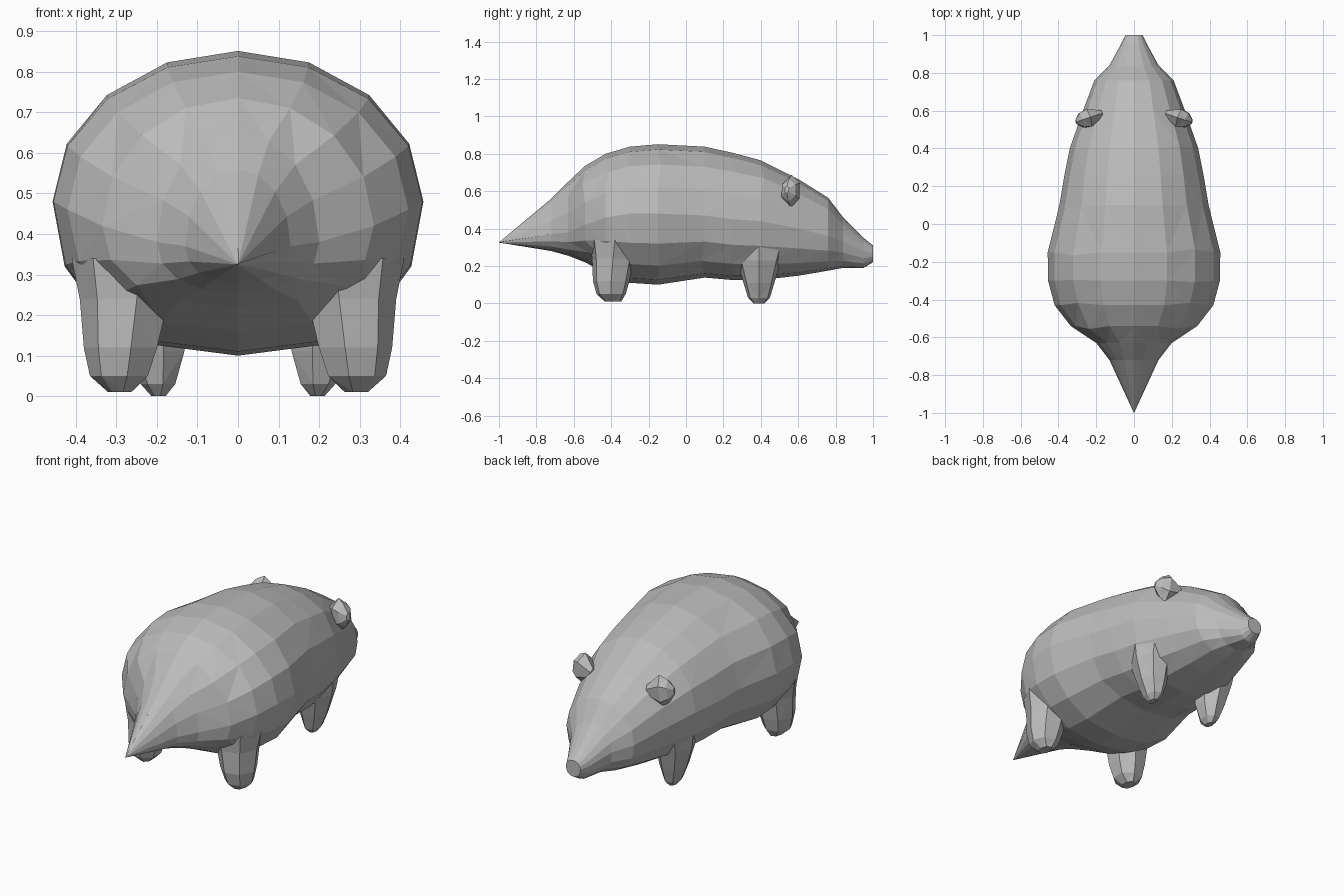
import bpy, bmesh, math, random
from mathutils import Vector

random.seed(4)
old = bpy.data.objects.get("Cube")
if old:
    bpy.data.objects.remove(old, do_unlink=True)

grey = bpy.data.materials.new("plain grey")
grey.use_nodes = True
COLOUR = (0.5, 0.5, 0.5, 1)
grey.diffuse_color = COLOUR
grey.node_tree.nodes["Principled BSDF"].inputs["Base Color"].default_value = COLOUR


def loft(name, rings):
    """Skin a list of point rings, cap both ends, keep flat triangles."""
    bm = bmesh.new()
    loops = [[bm.verts.new(p) for p in ring] for ring in rings]
    n = len(loops[0])
    for a, b in zip(loops, loops[1:]):
        for i in range(n):
            j = (i + 1) % n
            bm.faces.new((a[i], a[j], b[j], b[i]))
    bm.faces.new(loops[0])
    bm.faces.new(loops[-1])
    bmesh.ops.remove_doubles(bm, verts=bm.verts, dist=0.002)
    bmesh.ops.triangulate(bm, faces=bm.faces)
    bmesh.ops.recalc_face_normals(bm, faces=bm.faces)
    mesh = bpy.data.meshes.new(name)
    bm.to_mesh(mesh)
    bm.free()
    mesh.materials.append(grey)
    obj = bpy.data.objects.new(name, mesh)
    bpy.context.collection.objects.link(obj)
    return obj


def signed_pow(v, p):
    return math.copysign(abs(v) ** p, v)


# Body stations: y, half width, bottom, widest height, top
STATIONS = [
    (-1.0, 0.001, 0.325, 0.326, 0.327),
    (-0.72, 0.13, 0.28, 0.37, 0.56),
    (-0.63, 0.20, 0.255, 0.38, 0.65),
    (-0.54, 0.335, 0.22, 0.42, 0.735),
    (-0.43, 0.42, 0.16, 0.46, 0.80),
    (-0.30, 0.455, 0.11, 0.48, 0.838),
    (-0.15, 0.457, 0.10, 0.48, 0.851),
    (0.10, 0.395, 0.138, 0.47, 0.838),
    (0.25, 0.37, 0.125, 0.45, 0.805),
    (0.40, 0.34, 0.125, 0.44, 0.765),
    (0.60, 0.27, 0.148, 0.40, 0.665),
    (0.76, 0.21, 0.175, 0.36, 0.565),
    (0.84, 0.13, 0.19, 0.33, 0.46),
    (0.95, 0.07, 0.19, 0.28, 0.35),
    (1.0, 0.045, 0.22, 0.27, 0.31),
]
SIDES = 16


def body_ring(y, w, low, mid, high):
    ring = []
    jitter = 0.02 if -0.6 < y < 0.7 else 0
    for i in range(SIDES):
        a = math.tau * i / SIDES
        c, s = math.cos(a), math.sin(a)
        if s >= -0.01:
            x, z = w * c, mid + (high - mid) * s
        else:
            x, z = w * signed_pow(c, 0.85), mid - (mid - low) * abs(s) ** 0.9
        side_on = abs(c) > 0.9 or abs(s) > 0.9
        dy = 0 if side_on else random.uniform(-jitter, jitter)
        ring.append((x, y + dy, z))
    return ring


loft("body", [body_ring(*s) for s in STATIONS])


def leg(name, side, stations, n=7):
    """Leg rings from hip to foot: x, y, z, x radius, y radius."""
    rings = []
    for x, y, z, rx, ry in stations:
        rings.append([(side * (x + rx * math.cos(math.tau * i / n)),
                       y + ry * math.sin(math.tau * i / n), z) for i in range(n)])
    loft(name, rings)


def ear(name, side):
    """Small faceted knob, widest in the middle and pointing outward."""
    axis = Vector((side * 0.9, -0.3, 0.12)).normalized()
    up = Vector((0, 0, 1))
    u = axis.cross(up).normalized()
    v = u.cross(axis)
    base = Vector((side * 0.17, 0.585, 0.59))
    rings = []
    for d, ru, rv in ((0, 0.02, 0.03), (0.075, 0.055, 0.088),
                      (0.115, 0.045, 0.062), (0.145, 0.012, 0.02)):
        rings.append([base + axis * d + u * ru * math.cos(math.tau * i / 6 + 0.5)
                      + v * rv * math.sin(math.tau * i / 6 + 0.5) for i in range(6)])
    loft(name, rings)


for label, side in (("left", 1), ("right", -1)):
    # Thick legs at the tail end
    leg("tail_end_leg_" + label, side, [
        (0.27, -0.38, 0.34, 0.14, 0.14),
        (0.275, -0.39, 0.24, 0.115, 0.115),
        (0.285, -0.40, 0.12, 0.095, 0.10),
        (0.29, -0.40, 0.05, 0.075, 0.08),
        (0.29, -0.39, 0.01, 0.03, 0.045)])
    # Slimmer legs at the nose end, tucked under the chest
    leg("nose_end_leg_" + label, side, [
        (0.21, 0.39, 0.32, 0.11, 0.15),
        (0.21, 0.39, 0.23, 0.10, 0.12),
        (0.20, 0.39, 0.11, 0.075, 0.085),
        (0.195, 0.39, 0.03, 0.045, 0.06),
        (0.195, 0.39, 0.0, 0.018, 0.03)])
    ear("ear_" + label, side)
